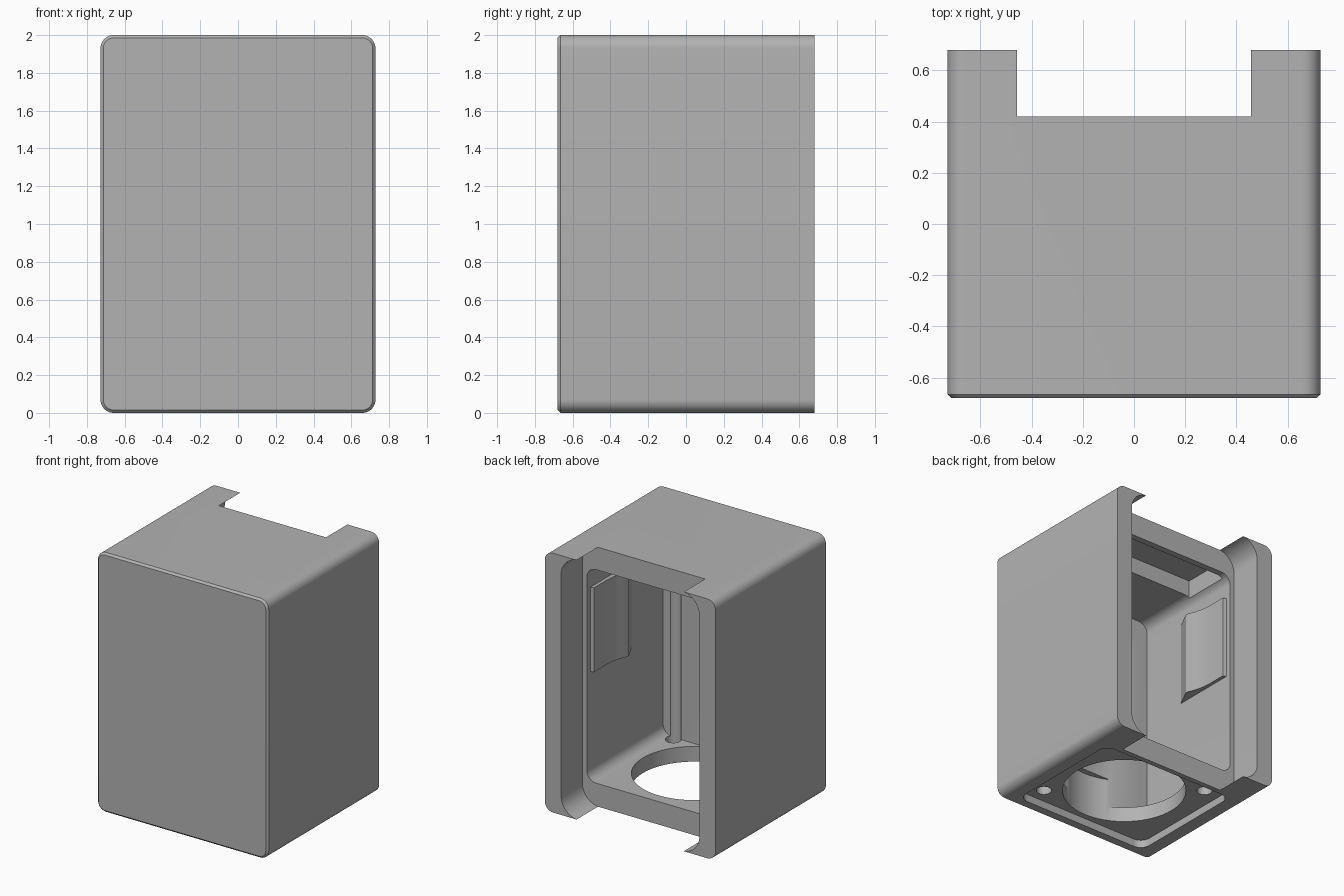
import bpy, bmesh, math
from mathutils import Vector

if "Cube" in bpy.data.objects:
    bpy.data.objects.remove(bpy.data.objects["Cube"])

grey = bpy.data.materials.new("light grey plastic")
grey.use_nodes = True
COLOUR = (0.45, 0.45, 0.45, 1)
grey.diffuse_color = COLOUR
grey.node_tree.nodes["Principled BSDF"].inputs["Base Color"].default_value = COLOUR


def rounded_rect(hw, hh, r, steps=10):
    """Counter-clockwise outline of a rounded rectangle about the origin."""
    pts = []
    for i, (sx, sy) in enumerate([(1, 1), (-1, 1), (-1, -1), (1, -1)]):
        for k in range(steps + 1):
            a = math.pi / 2 * (i + k / steps)
            pts.append((sx * (hw - r) + r * math.cos(a), sy * (hh - r) + r * math.sin(a)))
    return pts


def circle(cx, cy, r, n):
    return [(cx + r * math.cos(2 * math.pi * k / n), cy + r * math.sin(2 * math.pi * k / n))
            for k in range(n)]


def loft(name, rings):
    """Closed solid through rings of 3D points."""
    bm = bmesh.new()
    loops = [[bm.verts.new(p) for p in ring] for ring in rings]
    n = len(loops[0])
    for a, b in zip(loops, loops[1:]):
        for i in range(n):
            j = (i + 1) % n
            bm.faces.new((a[i], a[j], b[j], b[i]))
    bm.faces.new(loops[0])
    bm.faces.new(loops[-1])
    bmesh.ops.recalc_face_normals(bm, faces=bm.faces)
    mesh = bpy.data.meshes.new(name)
    bm.to_mesh(mesh)
    bm.free()
    mesh.materials.append(grey)
    obj = bpy.data.objects.new(name, mesh)
    bpy.context.collection.objects.link(obj)
    return obj


def along_y(outline, y, zc=1):
    return [Vector((x, y, zc + z)) for x, z in outline]


def along_z(outline, z, yc=0):
    return [Vector((x, yc + y, z)) for x, y in outline]


def activate(obj):
    bpy.ops.object.select_all(action='DESELECT')
    obj.select_set(True)
    bpy.context.view_layer.objects.active = obj


def cut(target, cutter):
    cutter.hide_render = True
    mod = target.modifiers.new("cut", 'BOOLEAN')
    mod.operation = 'DIFFERENCE'
    mod.solver = 'EXACT'
    mod.object = cutter
    activate(target)
    bpy.ops.object.modifier_apply(modifier=mod.name)
    bpy.data.objects.remove(cutter)


# Outer shell: rounded box with a small chamfer on the front
W, D, BEVEL = 0.728, 0.68, 0.015
outer = rounded_rect(W, 1, 0.07)
front = rounded_rect(W - BEVEL, 1 - BEVEL, 0.07 - BEVEL)
shell = loft("housing_shell", [along_y(front, -D), along_y(outer, -D + BEVEL), along_y(outer, D)])

# Back recess breaks through top and bottom, leaving the corner tabs
REAR = 0.42
back = rounded_rect(0.59, 1.001, 0.15, 14)
cut(shell, loft("back_recess_cutter", [along_y(back, REAR), along_y(back, 0.9)]))

# Main cavity
FLOOR, CEILING = 0.177, 1.823
room = rounded_rect(0.552, 1 - FLOOR, 0.08)
cut(shell, loft("cavity_cutter", [along_y(room, -0.51), along_y(room, 0.5)]))

# Ceiling pocket
pocket = [(-0.52, 0), (0.52, 0), (0.52, 0.37), (-0.52, 0.37)]
cut(shell, loft("ceiling_pocket_cutter", [along_z(pocket, 1.7), along_z(pocket, 1.95)]))

# Bottom seat, round opening and two diagonal screw holes
YC = -0.11
seat = rounded_rect(0.58, 0.49, 0.08)
cut(shell, loft("bottom_seat_cutter", [along_z(seat, -0.1, YC), along_z(seat, 0.06, YC)]))
opening = circle(0, YC, 0.445, 64)
cut(shell, loft("round_opening_cutter", [along_z(opening, -0.1), along_z(opening, 0.4)]))
for side, top in ((1, CEILING), (-1, 0.4)):
    hole = circle(0.445 * side, YC - 0.37 * side, 0.055, 24)
    cut(shell, loft("screw_hole_cutter", [along_z(hole, -0.1), along_z(hole, top)]))

activate(shell)
bpy.ops.object.shade_smooth_by_angle(angle=math.radians(30))

# Snap clips on the inner side walls
clip = [(0.56, -0.13), (0.55, -0.13), (0.48, 0.01), (0.483, 0.035), (0.505, 0.09),
        (0.52, 0.15), (0.526, 0.21), (0.526, 0.37), (0.56, 0.38)]
for side, name in ((1, "left_clip"), (-1, "right_clip")):
    profile = [(x * side, y) for x, y in clip]
    obj = loft(name, [along_z(profile, 1.0), along_z(profile, 1.65)])
    activate(obj)
    bpy.ops.object.shade_smooth_by_angle(angle=math.radians(25))
